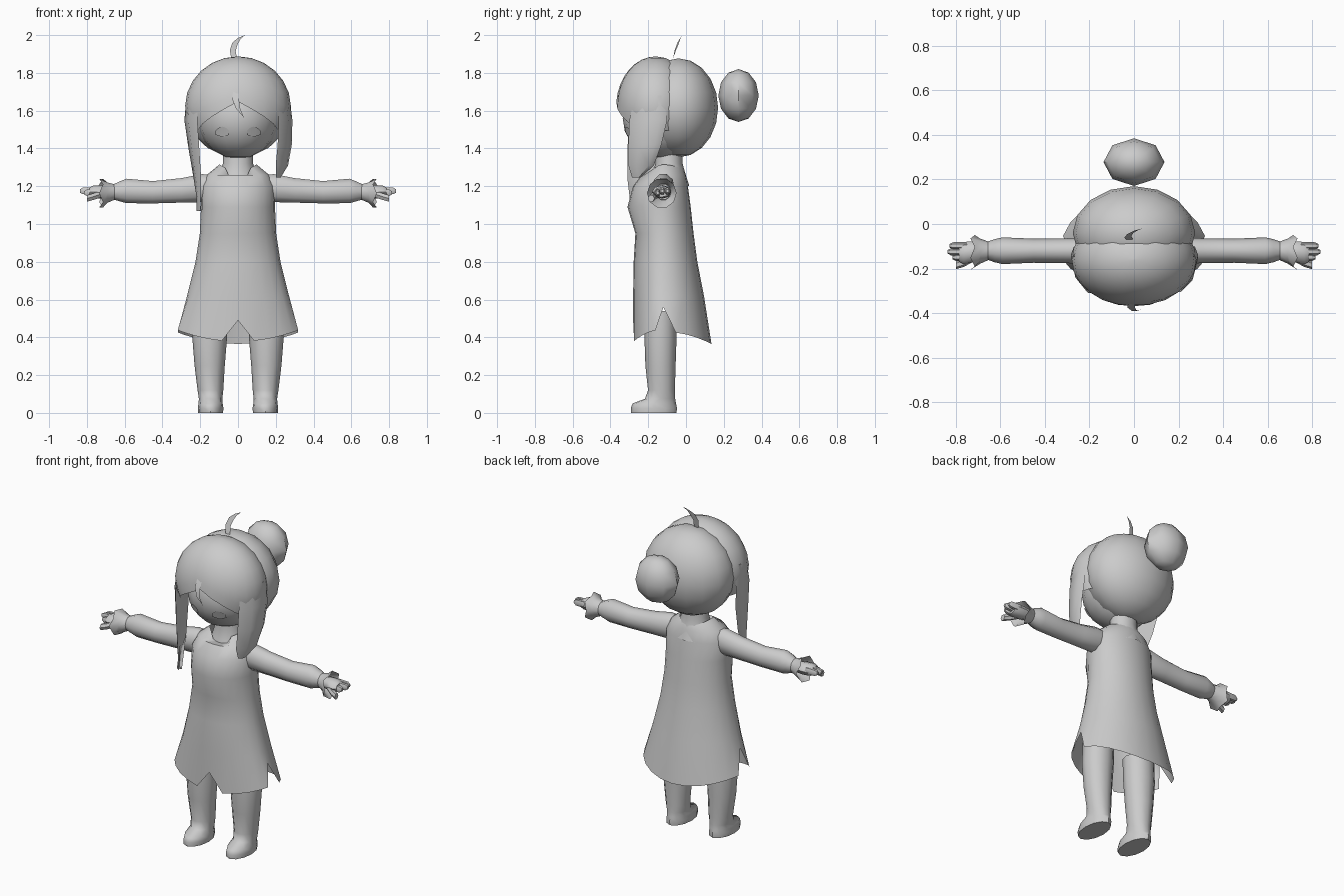
import bpy, bmesh, math
from math import sin, cos, pi, radians

if "Cube" in bpy.data.objects:
    bpy.data.objects.remove(bpy.data.objects["Cube"])

grey = bpy.data.materials.new("plain_grey")
grey.diffuse_color = (0.6, 0.6, 0.6, 1)
grey.use_nodes = True
grey.node_tree.nodes["Principled BSDF"].inputs["Base Color"].default_value = grey.diffuse_color


def finish(name, bm, angle=50):
    bmesh.ops.recalc_face_normals(bm, faces=bm.faces[:])
    me = bpy.data.meshes.new(name)
    bm.to_mesh(me)
    bm.free()
    me.materials.append(grey)
    ob = bpy.data.objects.new(name, me)
    bpy.context.collection.objects.link(ob)
    bpy.ops.object.select_all(action='DESELECT')
    ob.select_set(True)
    bpy.context.view_layer.objects.active = ob
    bpy.ops.object.shade_smooth_by_angle(angle=radians(angle))
    return ob


def loft(name, rings, cap_start=False, cap_end=False, angle=50):
    """Skin a list of closed rings with equal point counts."""
    bm = bmesh.new()
    vs = [[bm.verts.new(p) for p in r] for r in rings]
    n = len(rings[0])
    for a, b in zip(vs, vs[1:]):
        for i in range(n):
            j = (i + 1) % n
            bm.faces.new((a[i], a[j], b[j], b[i]))
    if cap_start:
        bm.faces.new(vs[0])
    if cap_end:
        bm.faces.new(vs[-1])
    return finish(name, bm, angle)


def ball(name, centre, radii, seg=16, rows=10):
    bm = bmesh.new()
    bmesh.ops.create_uvsphere(bm, u_segments=seg, v_segments=rows, radius=1)
    for v in bm.verts:
        v.co = [c + r * k for c, r, k in zip(centre, radii, v.co)]
    return finish(name, bm)


def ribbon(name, left, right):
    """Flat strand between two edges."""
    bm = bmesh.new()
    a = [bm.verts.new(p) for p in left]
    b = [bm.verts.new(p) for p in right]
    for i in range(len(a) - 1):
        bm.faces.new((a[i], b[i], b[i + 1], a[i + 1]))
    return finish(name, bm)


def ring_z(x, y, z, rx, ry, n=12):
    return [(x + rx * cos(2 * pi * i / n), y + ry * sin(2 * pi * i / n), z) for i in range(n)]


def ring_x(x, y, z, ry, rz, n=10):
    return [(x, y + ry * cos(2 * pi * i / n), z + rz * sin(2 * pi * i / n)) for i in range(n)]


# Head, back hair, bun, neck
FACE, FACE_R = (0, -0.12, 1.56), (0.215, 0.215, 0.215)
ball("face", FACE, FACE_R)
ball("back_hair", (0, -0.04, 1.615), (0.275, 0.21, 0.262))
ball("hair_bun", (0, 0.278, 1.68), (0.137, 0.107, 0.14), 8, 6)
loft("neck", [ring_z(0, -0.09, z, r, r * 0.9) for z, r in
              ((1.2, 0.12), (1.27, 0.095), (1.32, 0.08), (1.4, 0.08))])

# Front hair cap with arched fringe
N = 24
rings = []
for k in range(9):
    ring = []
    for i in range(N):
        az = 2 * pi * i / N
        off = min(az, 2 * pi - az)
        low = radians(84 + 34 * min(1, off / radians(60)))
        phi = max(0.02, low * k / 8)
        ring.append((0.28 * sin(phi) * sin(az), -0.16 - 0.21 * sin(phi) * cos(az),
                     1.62 + 0.267 * cos(phi)))
    rings.append(ring)
loft("front_hair", rings, cap_start=True)


# Side locks: z, front y, back y, inner x, outer x
def lock(name, s, rows):
    rings = []
    for z, y0, y1, xi, xo in rows:
        m = (y0 + y1) / 2
        rings.append([(s * xi, y0, z), (s * (xi * 0.3 + xo * 0.7), y0 * 0.7 + y1 * 0.3, z),
                      (s * xo, y0 * 0.2 + y1 * 0.8, z), (s * (xo - 0.015), y1, z),
                      (s * (xi + 0.02), m, z)])
    loft(name, rings, True, True)


lock("right_lock", 1, [(1.68, -0.27, -0.11, 0.21, 0.272), (1.55, -0.30, -0.10, 0.215, 0.288),
                       (1.42, -0.305, -0.13, 0.21, 0.285), (1.31, -0.305, -0.17, 0.20, 0.265),
                       (1.245, -0.285, -0.24, 0.20, 0.225)])
lock("left_lock", -1, [(1.68, -0.27, -0.11, 0.21, 0.272), (1.55, -0.30, -0.10, 0.215, 0.284),
                       (1.40, -0.31, -0.13, 0.205, 0.262), (1.24, -0.31, -0.19, 0.195, 0.235),
                       (1.07, -0.29, -0.27, 0.2, 0.208)])

# Loose strands on the crown and the fringe
ribbon("crown_strand",
       [(-0.035, -0.07, 1.87), (-0.043, -0.06, 1.92), (-0.03, -0.045, 1.96), (0, -0.03, 1.985), (0.036, -0.02, 2.0)],
       [(-0.005, -0.07, 1.87), (-0.012, -0.055, 1.915), (-0.003, -0.04, 1.95), (0.014, -0.03, 1.98), (0.036, -0.02, 1.999)])
ribbon("fringe_strand",
       [(0, -0.30, 1.78), (-0.025, -0.345, 1.73), (-0.03, -0.375, 1.66), (-0.01, -0.39, 1.61), (0.03, -0.385, 1.565)],
       [(0.001, -0.30, 1.78), (0.006, -0.345, 1.73), (0.005, -0.375, 1.66), (0.012, -0.39, 1.61), (0.031, -0.385, 1.565)])


# Eyes: thin arched plates following the face
def on_face(x, z):
    u, w = x / FACE_R[0], (z - FACE[2]) / FACE_R[2]
    return (x, FACE[1] - (FACE_R[1] + 0.004) * math.sqrt(1 - u * u - w * w), z)


for s, side in ((1, "right"), (-1, "left")):
    ts = [-1 + i / 3 for i in range(7)]
    ribbon(side + "_eye", [on_face(s * (0.083 + 0.035 * t), 1.515 - 0.02 * t * t) for t in ts],
           [on_face(s * (0.083 + 0.035 * t), 1.46 + 0.012 * abs(t)) for t in ts])

# Dress: half width, front y, back y by height, with slits in the hem
rows = [(0.40, 0.33, -0.28, 0.135), (0.62, 0.27, -0.28, 0.095), (0.80, 0.225, -0.277, 0.06),
        (0.95, 0.202, -0.268, 0.04), (1.09, 0.196, -0.31, 0.025), (1.2, 0.198, -0.28, 0.01),
        (1.26, 0.165, -0.235, 0.0), (1.30, 0.098, -0.18, -0.01)]
rings = []
for k, (z, xr, yf, yb) in enumerate(rows):
    ring = []
    for i in range(N):
        a = 2 * pi * i / N
        c, s, h, w, f, b = cos(a), sin(a), z, xr, yf, yb
        if k == 0:
            h = 0.365 + 0.065 * c * c
            if s < 0:
                h += 0.012
            if i in (0, N // 2):      # side slits
                h, w = 0.56, 0.285
            if i == 3 * N // 4:       # front slit
                h = 0.49
        if k == len(rows) - 1:        # scooped neckline
            h = 1.285 + 0.03 * c * c - (0.035 if s < -0.8 else 0)
        y0 = -0.12
        ring.append((w * c, y0 + s * ((b - y0) if s > 0 else (y0 - f)), h))
    rings.append(ring)
loft("dress", rings)

for s, side in ((1, "right"), (-1, "left")):
    # Sleeve: x, y, z, y radius, z radius
    loft(side + "_sleeve", [ring_x(s * x, y, z, ry, rz) for x, y, z, ry, rz in
         ((0.12, -0.12, 1.2, 0.05, 0.06), (0.19, -0.12, 1.19, 0.06, 0.078), (0.3, -0.12, 1.178, 0.056, 0.068),
          (0.45, -0.12, 1.168, 0.054, 0.062), (0.59, -0.12, 1.175, 0.06, 0.068),
          (0.625, -0.12, 1.173, 0.052, 0.056), (0.66, -0.12, 1.17, 0.04, 0.042))], True, True)
    # Flared cuff with a zigzag edge
    cuff = [ring_x(s * 0.65, -0.12, 1.17, 0.04, 0.042), ring_x(s * 0.69, -0.122, 1.166, 0.056, 0.056)]
    cuff.append([(s * (0.735 if i % 2 else 0.715), -0.128 + 0.078 * cos(i * pi / 5), 1.163 + 0.08 * sin(i * pi / 5))
                 for i in range(10)])
    loft(side + "_cuff", cuff)
    # Hand with fingers and thumb
    loft(side + "_palm", [ring_x(s * x, y, z, ry, rz, 8) for x, y, z, ry, rz in
         ((0.65, -0.12, 1.17, 0.03, 0.03), (0.72, -0.125, 1.17, 0.046, 0.036), (0.765, -0.13, 1.17, 0.05, 0.034),
          (0.785, -0.13, 1.168, 0.04, 0.026))], True, True)
    for name, y, z, x in (("index", -0.15, 1.165, 0.815), ("middle", -0.125, 1.175, 0.837), ("little", -0.098, 1.175, 0.828)):
        loft(f"{side}_{name}_finger", [ring_x(s * 0.75, y, z, 0.017, 0.022, 6),
             ring_x(s * (x - 0.015), y, z, 0.016, 0.02, 6), ring_x(s * x, y, z, 0.008, 0.01, 6)], True, True)
    loft(side + "_thumb", [ring_x(s * x, y, z, 0.018, 0.02, 6) for x, y, z in
         ((0.72, -0.15, 1.16), (0.765, -0.175, 1.145), (0.80, -0.185, 1.135))], True, True)
    # Leg and foot in one skin: z, x, y, x radius, y radius
    loft(side + "_leg", [ring_z(s * x, y, z, rx, ry) for z, x, y, rx, ry in
         ((0.54, 0.145, -0.135, 0.092, 0.085), (0.4, 0.15, -0.135, 0.092, 0.085), (0.25, 0.15, -0.135, 0.08, 0.08),
          (0.12, 0.146, -0.13, 0.068, 0.071), (0.075, 0.145, -0.137, 0.062, 0.08), (0.05, 0.145, -0.168, 0.064, 0.115),
          (0.025, 0.145, -0.17, 0.068, 0.122), (0.0, 0.145, -0.17, 0.066, 0.12))], False, True)
